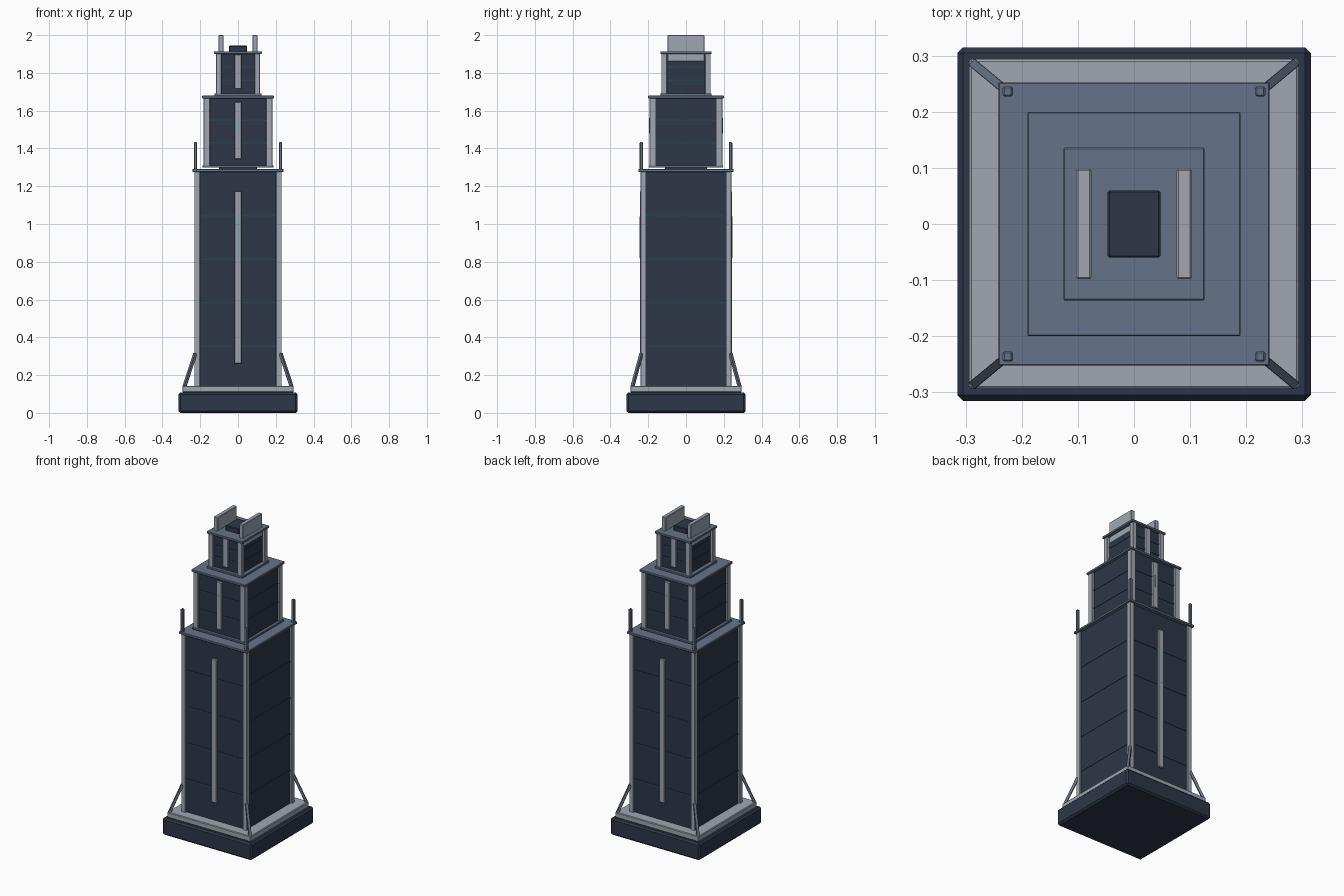
import bpy, bmesh
from mathutils import Vector, Matrix

if "Cube" in bpy.data.objects:
    bpy.data.objects.remove(bpy.data.objects["Cube"])


def material(name, rgb):
    m = bpy.data.materials.new(name)
    m.diffuse_color = (*rgb, 1)
    m.use_nodes = True
    m.node_tree.nodes["Principled BSDF"].inputs["Base Color"].default_value = m.diffuse_color
    return m


NAVY = material("navy", (0.026, 0.038, 0.065))
SLATE = material("slate", (0.13, 0.175, 0.25))
LIGHT = material("light_grey", (0.35, 0.39, 0.45))
SEAM = material("seam", (0.02, 0.06, 0.09))
GLOW = material("glow", (0.15, 0.42, 0.5))


def finish(name, bm, mat, bevel):
    if bevel:
        bmesh.ops.bevel(bm, geom=bm.edges[:], offset=bevel, segments=1,
                        affect='EDGES', clamp_overlap=True)
    bmesh.ops.recalc_face_normals(bm, faces=bm.faces[:])
    me = bpy.data.meshes.new(name)
    bm.to_mesh(me)
    bm.free()
    me.materials.append(mat)
    ob = bpy.data.objects.new(name, me)
    bpy.context.collection.objects.link(ob)
    return ob


def box(name, x, y, z0, z1, mat, hx, hy, bevel=0.0):
    """Box centred on x, y with half sizes hx, hy, spanning z0 to z1."""
    bm = bmesh.new()
    bmesh.ops.create_cube(bm, size=1)
    bmesh.ops.scale(bm, vec=(2 * hx, 2 * hy, z1 - z0), verts=bm.verts)
    bmesh.ops.translate(bm, vec=(x, y, (z0 + z1) / 2), verts=bm.verts)
    return finish(name, bm, mat, bevel)


def beam(name, a, b, width, mat):
    """Square bar running from a to b."""
    a, b = Vector(a), Vector(b)
    bm = bmesh.new()
    bmesh.ops.create_cube(bm, size=1)
    bmesh.ops.scale(bm, vec=(width, width, (b - a).length), verts=bm.verts)
    rot = (b - a).to_track_quat('Z', 'Y').to_matrix().to_4x4()
    bmesh.ops.transform(bm, matrix=Matrix.Translation((a + b) / 2) @ rot, verts=bm.verts)
    return finish(name, bm, mat, 0.001)


CORNERS = [(sx, sy) for sx in (-1, 1) for sy in (-1, 1)]

# Stepped base
box("base", 0, 0, 0.0, 0.108, NAVY, 0.315, 0.315, 0.01)
box("base_ledge", 0, 0, 0.108, 0.143, LIGHT, 0.294, 0.294, 0.004)


def tier(n, z0, z1, body, post, post_half, seams, fin_z):
    """Walls with seam strips, corner posts and front/back fins."""
    bx, by = body
    box(f"tier_{n}_walls", 0, 0, z0, z1, NAVY, bx, by)
    for i, z in enumerate(seams):
        box(f"tier_{n}_seam_{i}", 0, 0, z - 0.004, z + 0.004, SEAM, bx + 0.003, by + 0.003)
    for sx, sy in CORNERS:
        box(f"tier_{n}_corner_post", sx * post[0], sy * post[1], z0, z1, LIGHT,
            post_half, post_half, 0.002)
    for sy in (-1, 1):
        box(f"tier_{n}_fin", 0, sy * (by + 0.004), *fin_z, LIGHT, 0.018, 0.01, 0.001)


# Three tiers
tier(1, 0.14, 1.28, (0.22, 0.23), (0.216, 0.226), 0.015,
     (0.352, 0.583, 0.814, 1.045), (0.262, 1.172))
tier(2, 1.305, 1.67, (0.17, 0.18), (0.165, 0.175), 0.017,
     (1.43, 1.55), (1.345, 1.645))
tier(3, 1.685, 1.905, (0.1, 0.115), (0.102, 0.116), 0.0145,
     (1.76, 1.832), (1.717, 1.897))

# Thin lit strips on the fins
for sy in (-1, 1):
    box("lower_light_strip", 0, sy * 0.244, 0.82, 1.04, GLOW, 0.003, 0.002)
    box("middle_light_strip", 0, sy * 0.194, 1.48, 1.56, GLOW, 0.003, 0.002)

# Floor and roof plates between tiers
box("tier_1_roof", 0, 0, 1.276, 1.29, SLATE, 0.2415, 0.2525, 0.002)
box("neck", 0, 0, 1.285, 1.302, NAVY, 0.1, 0.11)
box("tier_2_floor", 0, 0, 1.298, 1.311, SLATE, 0.187, 0.197, 0.002)
box("tier_2_roof", 0, 0, 1.665, 1.679, SLATE, 0.19, 0.2, 0.002)
box("tier_3_floor", 0, 0, 1.679, 1.692, SLATE, 0.125, 0.135, 0.002)
box("tier_3_roof", 0, 0, 1.9, 1.914, SLATE, 0.126, 0.136, 0.002)

# Corner masts and sloping braces
for sx, sy in CORNERS:
    box("corner_mast", sx * 0.225, sy * 0.236, 1.285, 1.433, SLATE, 0.009, 0.009, 0.003)
    beam("brace", (sx * 0.284, sy * 0.284, 0.138), (sx * 0.226, sy * 0.236, 0.315), 0.016, SLATE)

# Crown: two upright plates and a central cap
for sx in (-1, 1):
    box("crown_plate", sx * 0.0895, 0, 1.86, 2.0, LIGHT, 0.0135, 0.098, 0.003)
box("crown_cap", 0, 0, 1.91, 1.944, NAVY, 0.047, 0.06, 0.003)
